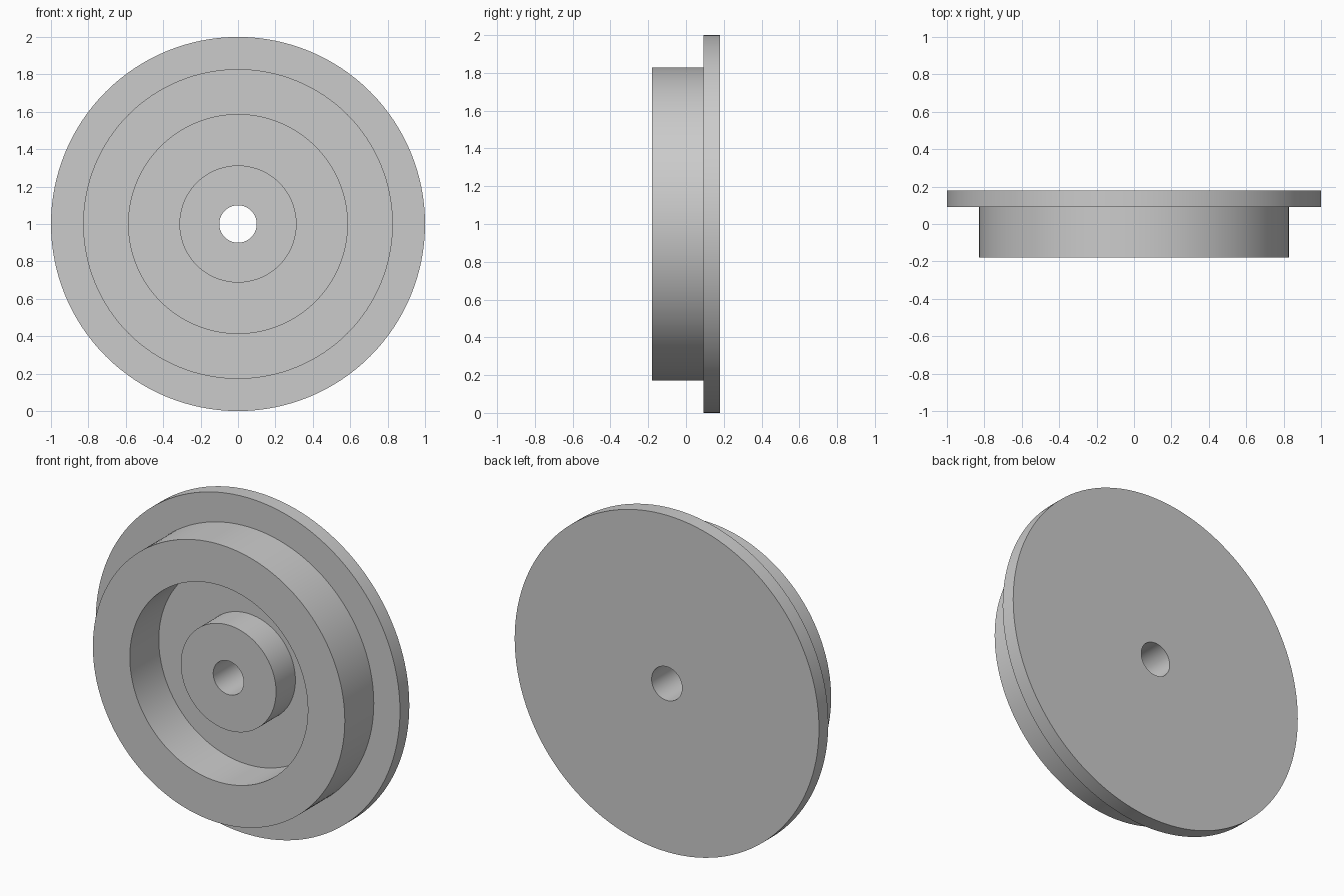
import bpy
import bmesh
from math import radians, tau
from mathutils import Vector

cube = bpy.data.objects.get("Cube")
if cube:
    bpy.data.objects.remove(cube, do_unlink=True)

# Main dimensions
SEGMENTS = 128
RIM, DRUM, RECESS, HUB, BORE = 1.0, 0.828, 0.585, 0.313, 0.1
BACK, FLANGE_FRONT, HUB_FRONT, DRUM_FRONT = 0.18, 0.092, -0.09, -0.18

# One flat colour
grey = bpy.data.materials.new("plain grey")
grey.use_nodes = True
colour = (0.6, 0.6, 0.6, 1.0)
grey.diffuse_color = colour
grey.node_tree.nodes["Principled BSDF"].inputs["Base Color"].default_value = colour


def lathe(name, profile, material):
    """Turn a closed (radius, y) profile around the y axis into a solid."""
    bm = bmesh.new()
    verts = [bm.verts.new((radius, y, 0)) for radius, y in profile]
    edges = [bm.edges.new((a, b)) for a, b in zip(verts, verts[1:] + verts[:1])]
    bmesh.ops.spin(bm, geom=verts + edges, cent=Vector(), axis=Vector((0, 1, 0)),
                   angle=tau, steps=SEGMENTS, use_merge=True)
    bmesh.ops.remove_doubles(bm, verts=bm.verts, dist=0.0001)
    bmesh.ops.recalc_face_normals(bm, faces=bm.faces)
    mesh = bpy.data.meshes.new(name)
    bm.to_mesh(mesh)
    bm.free()
    mesh.materials.append(material)
    obj = bpy.data.objects.new(name, mesh)
    bpy.context.collection.objects.link(obj)
    obj.location.z = RIM
    bpy.ops.object.select_all(action="DESELECT")
    obj.select_set(True)
    bpy.context.view_layer.objects.active = obj
    bpy.ops.object.shade_smooth_by_angle(angle=radians(30))
    return obj


# Flanged wheel: back disc, raised drum, ring recess, hub and through bore
lathe("flanged_wheel", [
    (BORE, BACK), (RIM, BACK), (RIM, FLANGE_FRONT),
    (DRUM, FLANGE_FRONT), (DRUM, DRUM_FRONT), (RECESS, DRUM_FRONT),
    (RECESS, FLANGE_FRONT), (HUB, FLANGE_FRONT), (HUB, HUB_FRONT),
    (BORE, HUB_FRONT),
], grey)
